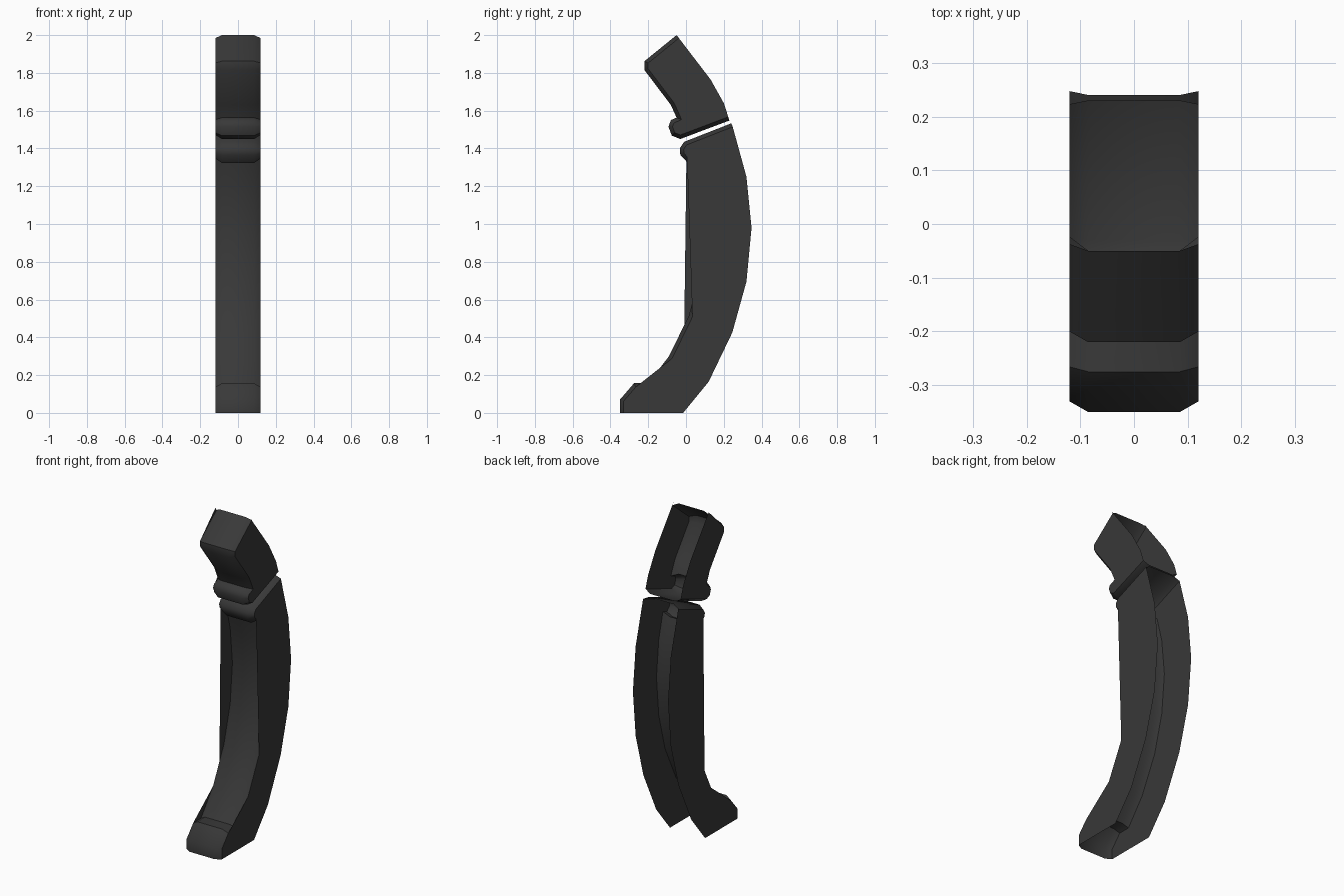
import bpy, bmesh, math
from mathutils import Vector

if "Cube" in bpy.data.objects:
    bpy.data.objects.remove(bpy.data.objects["Cube"])

HALF_W, FLAT_W, INSET = 0.12, 0.085, 0.02


def inset_line(pts, d):
    """Offset an open (y, z) line towards the inside with mitred corners."""
    pts = [Vector(p) for p in pts]
    normals = []
    for a, b in zip(pts, pts[1:]):
        t = (b - a).normalized()
        normals.append(Vector((t.y, -t.x)))
    out = []
    for i, p in enumerate(pts):
        n0 = normals[max(i - 1, 0)]
        n1 = normals[min(i, len(normals) - 1)]
        out.append(p + (n0 + n1) * d / (1 + n0.dot(n1)))
    return out


def make_shell(name, front, back):
    """Bevelled front skin plus two thin side walls, open at the back."""
    inner = inset_line(front, INSET)
    bm = bmesh.new()
    columns = []
    for x, line in ((-HALF_W, inner), (-FLAT_W, front), (FLAT_W, front), (HALF_W, inner)):
        columns.append([bm.verts.new((x, p[0], p[1])) for p in line])
    # front skin
    for a, b in zip(columns, columns[1:]):
        for j in range(len(front) - 1):
            bm.faces.new((a[j], b[j], b[j + 1], a[j + 1]))
    # side walls
    for x, col in ((-HALF_W, columns[0]), (HALF_W, columns[3])):
        loop = col + [bm.verts.new((x, y, z)) for y, z in back]
        bm.faces.new(loop if x < 0 else loop[::-1])
    bmesh.ops.triangulate(bm, faces=[f for f in bm.faces if len(f.verts) > 4])
    mesh = bpy.data.meshes.new(name)
    bm.to_mesh(mesh)
    bm.free()
    obj = bpy.data.objects.new(name, mesh)
    bpy.context.collection.objects.link(obj)
    bpy.ops.object.select_all(action='DESELECT')
    obj.select_set(True)
    bpy.context.view_layer.objects.active = obj
    bpy.ops.object.shade_smooth_by_angle(angle=math.radians(40))
    mat = bpy.data.materials.get("dark_grey") or bpy.data.materials.new("dark_grey")
    mat.diffuse_color = (0.04, 0.04, 0.04, 1)
    mat.use_nodes = True
    mat.node_tree.nodes["Principled BSDF"].inputs["Base Color"].default_value = mat.diffuse_color
    mesh.materials.append(mat)
    return obj


# long curved lower section: foot, inner curve, lip, top cap
make_shell(
    "lower_curved_cover",
    [(-0.35, 0), (-0.35, 0.07), (-0.275, 0.157), (-0.20, 0.157), (-0.09, 0.30),
     (0.015, 0.515), (0.075, 0.74), (0.097, 0.98), (0.075, 1.20), (0.04, 1.335),
     (0.01, 1.323), (-0.03, 1.365), (-0.033, 1.40), (-0.01, 1.435), (0.24, 1.533)],
    [(0.32, 1.25), (0.347, 0.98), (0.32, 0.695), (0.245, 0.425), (0.12, 0.165), (-0.015, 0)])

# short upper section: bottom cap, lip, front, slanted top
make_shell(
    "upper_curved_cover",
    [(0.23, 1.548), (-0.03, 1.45), (-0.075, 1.468), (-0.093, 1.515), (-0.08, 1.55),
     (-0.05, 1.563), (-0.08, 1.63), (-0.22, 1.815), (-0.22, 1.862), (-0.05, 2.0)],
    [(-0.05, 2.0), (0.13, 1.765), (0.20, 1.64), (0.23, 1.548)])
